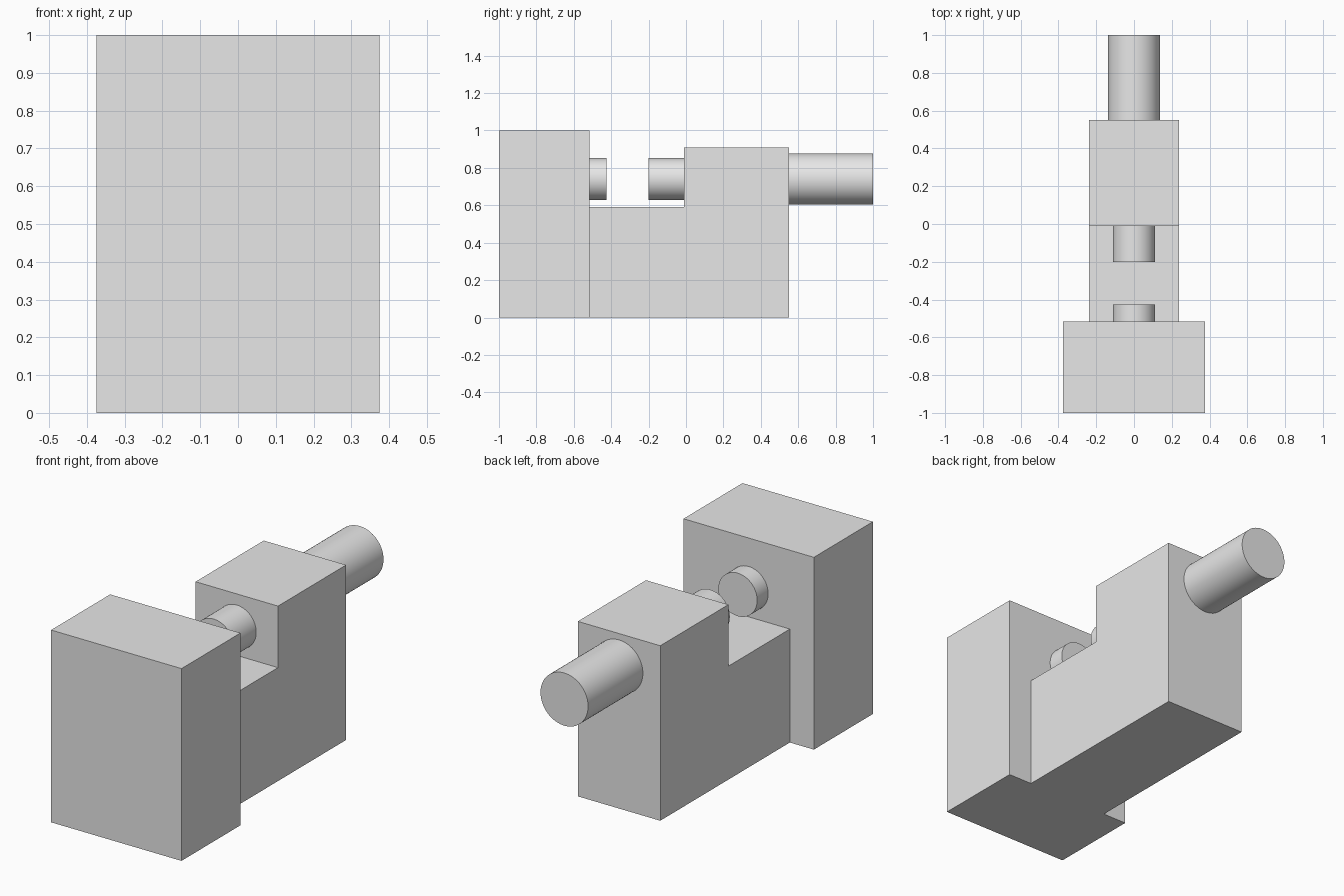
import bpy
import bmesh
import math
from mathutils import Matrix

cube = bpy.data.objects.get("Cube")
if cube:
    bpy.data.objects.remove(cube, do_unlink=True)

grey = bpy.data.materials.new("light_grey")
grey.use_nodes = True
grey.diffuse_color = (0.8, 0.8, 0.8, 1)
grey.node_tree.nodes["Principled BSDF"].inputs["Base Color"].default_value = (0.8, 0.8, 0.8, 1)


def add_object(name, bm):
    bmesh.ops.recalc_face_normals(bm, faces=bm.faces)
    mesh = bpy.data.meshes.new(name)
    bm.to_mesh(mesh)
    bm.free()
    mesh.materials.append(grey)
    obj = bpy.data.objects.new(name, mesh)
    bpy.context.collection.objects.link(obj)
    return obj


def extruded_profile(name, profile, half_width):
    """Extrude a (y, z) outline symmetrically along x."""
    bm = bmesh.new()
    face = bm.faces.new([bm.verts.new((-half_width, y, z)) for y, z in profile])
    result = bmesh.ops.extrude_face_region(bm, geom=[face])
    moved = [v for v in result["geom"] if isinstance(v, bmesh.types.BMVert)]
    bmesh.ops.translate(bm, verts=moved, vec=(2 * half_width, 0, 0))
    # extrusion keeps the starting cap, so the solid is closed
    return add_object(name, bm)


def rod(name, radius, y0, y1, z=0.74):
    """Smooth round bar running along y."""
    bm = bmesh.new()
    place = Matrix.Translation((0, (y0 + y1) / 2, z)) @ Matrix.Rotation(math.pi / 2, 4, "X")
    bmesh.ops.create_cone(bm, cap_ends=True, segments=64, radius1=radius,
                          radius2=radius, depth=y1 - y0, matrix=place)
    for face in bm.faces:
        face.smooth = len(face.verts) == 4
    for edge in bm.edges:
        edge.smooth = all(len(f.verts) == 4 for f in edge.link_faces)
    return add_object(name, bm)


# Tall front block
extruded_profile("front_block", [(-1, 0), (-0.515, 0), (-0.515, 1), (-1, 1)], 0.375)

# Narrow stepped body behind it
extruded_profile("stepped_body", [(-0.515, 0), (0.55, 0), (0.55, 0.91), (-0.01, 0.91),
                                  (-0.01, 0.59), (-0.515, 0.59)], 0.237)

# Facing stubs in the gap, and the rear handle
rod("front_stub", 0.112, -0.515, -0.425)
rod("rear_stub", 0.112, -0.20, -0.01)
rod("rear_handle", 0.137, 0.55, 1.0)
